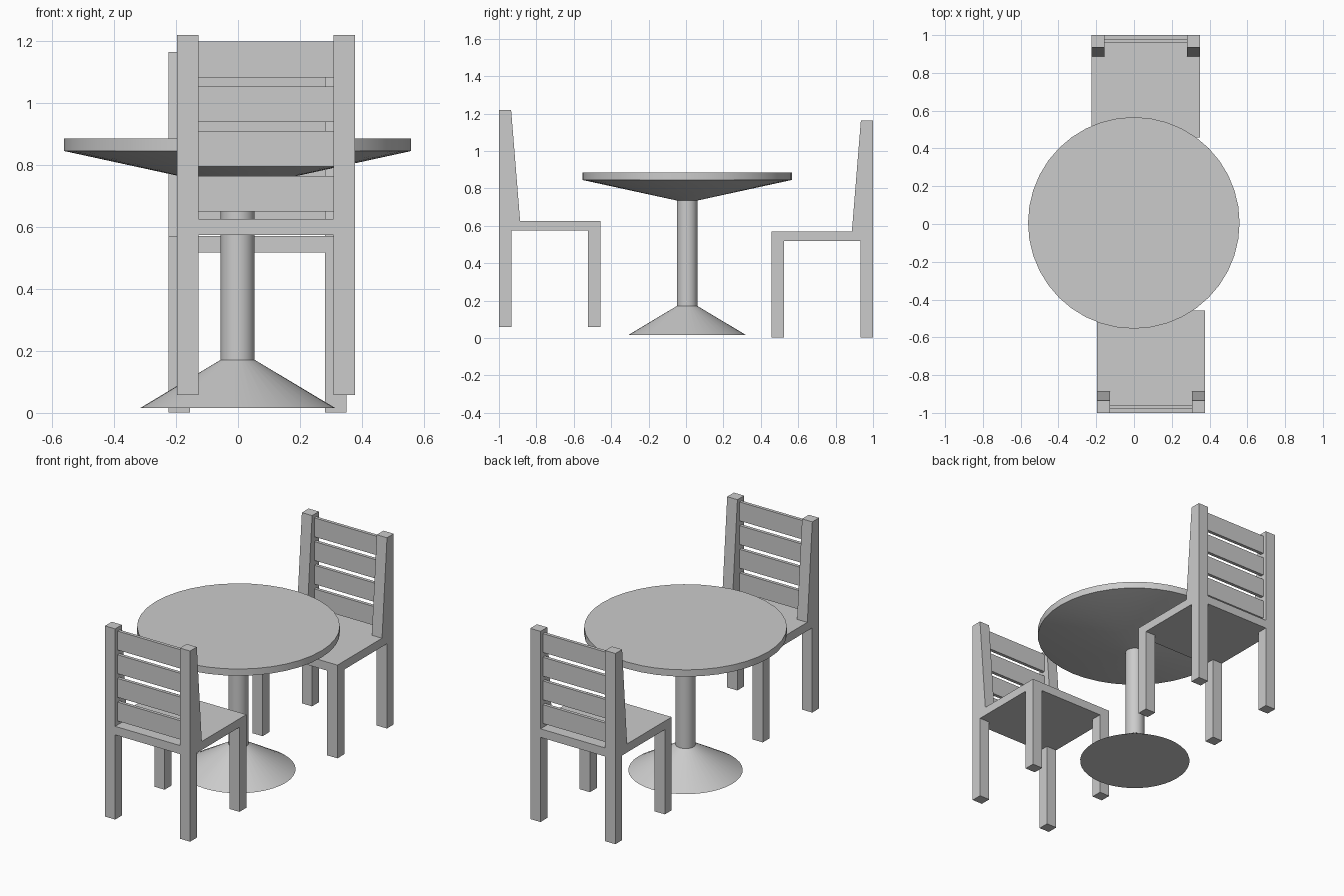
import bpy, bmesh, math
from mathutils import Matrix

if "Cube" in bpy.data.objects:
    bpy.data.objects.remove(bpy.data.objects["Cube"])

SIDES = 40


def make_object(name, bm):
    bmesh.ops.recalc_face_normals(bm, faces=bm.faces)
    mesh = bpy.data.meshes.new(name)
    bm.to_mesh(mesh)
    bm.free()
    obj = bpy.data.objects.new(name, mesh)
    bpy.context.collection.objects.link(obj)
    return obj


def extrude_profile(name, profile, x0, x1, place):
    """Extrude a (y, z) outline from x0 to x1, then place it."""
    bm = bmesh.new()
    face = bm.faces.new([bm.verts.new((x0, y, z)) for y, z in profile])
    ext = bmesh.ops.extrude_face_region(bm, geom=[face])["geom"]
    verts = [v for v in ext if isinstance(v, bmesh.types.BMVert)]
    bmesh.ops.translate(bm, vec=(x1 - x0, 0, 0), verts=verts)
    bm.transform(place)
    return make_object(name, bm)


def rect(y0, y1, z0, z1):
    return [(y0, z0), (y1, z0), (y1, z1), (y0, z1)]


def chair(label, place):
    """Chair with its back at local y = 0, facing +y, feet at z = 0."""
    half, leg, depth = 0.287, 0.069, 0.542
    seat_lo, seat_hi, top = 0.516, 0.568, 1.162
    extrude_profile(label + "_seat", rect(0, depth, seat_lo, seat_hi), -half, half, place)
    post = [(0, seat_hi), (0.113, seat_hi), (0.065, top), (0, top)]
    for side, x in (("left", -half), ("right", half - leg)):
        extrude_profile(f"{label}_rear_leg_{side}", rect(0, 0.066, 0, seat_lo), x, x + leg, place)
        extrude_profile(f"{label}_front_leg_{side}", rect(depth - 0.066, depth, 0, seat_lo), x, x + leg, place)
        extrude_profile(f"{label}_back_post_{side}", post, x, x + leg, place)
    # four horizontal back slats
    for i in range(4):
        z = 0.592 + i * 0.1443
        extrude_profile(f"{label}_slat_{i + 1}", rect(0.023, 0.043, z, z + 0.115),
                        -half + leg, half - leg, place)


def lathe(name, profile, centre):
    """Solid of revolution from (radius, z) rings, capped at both ends."""
    bm = bmesh.new()
    rings = []
    for r, z in profile:
        rings.append([bm.verts.new((centre[0] + r * math.cos(2 * math.pi * i / SIDES),
                                    centre[1] + r * math.sin(2 * math.pi * i / SIDES), z))
                      for i in range(SIDES)])
    for a, b in zip(rings, rings[1:]):
        for i in range(SIDES):
            j = (i + 1) % SIDES
            bm.faces.new((a[i], a[j], b[j], b[i]))
    bm.faces.new(rings[0])
    bm.faces.new(rings[-1])
    obj = make_object(name, bm)
    bpy.ops.object.select_all(action="DESELECT")
    obj.select_set(True)
    bpy.context.view_layer.objects.active = obj
    bpy.ops.object.shade_smooth_by_angle(angle=math.radians(20))
    return obj


# chairs: the front one faces the table, the rear one is turned round
chair("front_chair", Matrix.Translation((0.09, -1.0, 0.058)))
chair("rear_chair", Matrix.Translation((0.063, 1.0, 0.002)) @ Matrix.Rotation(math.pi, 4, "Z"))

# pedestal table
mid = (-0.001, 0.006)
lathe("table_top", [(0.055, 0.735), (0.56, 0.845), (0.56, 0.886)], mid)
lathe("table_column", [(0.055, 0.171), (0.055, 0.735)], mid)
lathe("table_base", [(0.316, 0.015), (0.055, 0.171)], mid)
